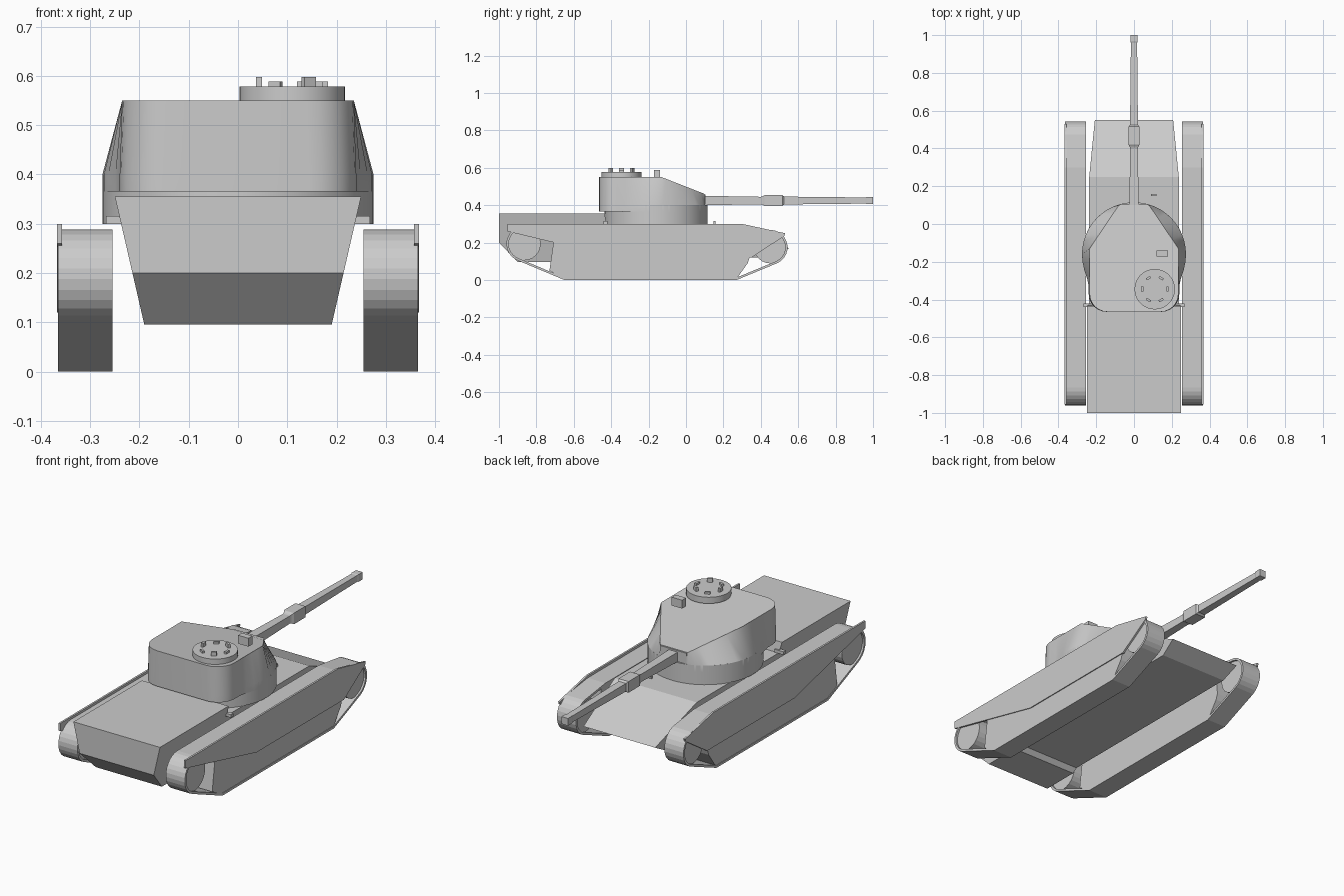
import bpy, bmesh, math
from mathutils import Vector, Matrix

if "Cube" in bpy.data.objects:
    bpy.data.objects.remove(bpy.data.objects["Cube"])


def finish(bm, name, mirror=False, smooth=False):
    bmesh.ops.recalc_face_normals(bm, faces=bm.faces)
    me = bpy.data.meshes.new(name)
    bm.to_mesh(me)
    bm.free()
    ob = bpy.data.objects.new(name, me)
    bpy.context.collection.objects.link(ob)
    if mirror:
        ob.modifiers.new("mirror", 'MIRROR').use_clip = False
    if smooth:
        bpy.ops.object.select_all(action='DESELECT')
        bpy.context.view_layer.objects.active = ob
        ob.select_set(True)
        bpy.ops.object.shade_smooth_by_angle(angle=math.radians(25))
    return ob


def loft(name, rings, closed=False, **kw):
    """Skin equal-length rings; cap both ends, or join last ring to first."""
    bm = bmesh.new()
    vs = [[bm.verts.new(p) for p in r] for r in rings]
    n = len(rings[0])
    pairs = list(zip(vs, vs[1:])) + ([(vs[-1], vs[0])] if closed else [])
    for a, b in pairs:
        for i in range(n):
            j = (i + 1) % n
            bm.faces.new((a[i], a[j], b[j], b[i]))
    if not closed:
        bm.faces.new(vs[0])
        bm.faces.new(vs[-1])
    return finish(bm, name, **kw)


def prism(name, profile, x0, x1, **kw):
    """Side profile of (y, z) points extruded along x."""
    return loft(name, [[(x, y, z) for y, z in profile] for x in (x0, x1)], **kw)


def box(name, c, s, rot=0):
    bm = bmesh.new()
    m = Matrix.Translation(c) @ Matrix.Rotation(rot, 4, 'Z') @ Matrix.Diagonal((*s, 1))
    bmesh.ops.create_cube(bm, size=1, matrix=m)
    return finish(bm, name)


def disc(name, cx, cy, r, z0, z1, n=40):
    ring = [(cx + r * math.cos(2 * math.pi * i / n), cy + r * math.sin(2 * math.pi * i / n)) for i in range(n)]
    return loft(name, [[(x, y, z) for x, y in ring] for z in (z0, z1)], smooth=True)


def arc(cy, cz, r, a0, a1, n):
    return [(cy + r * math.cos(math.radians(a0 + (a1 - a0) * i / n)),
             cz + r * math.sin(math.radians(a0 + (a1 - a0) * i / n))) for i in range(n + 1)]


# Hull: side profile, with sides sloping inward towards the belly
hull = [(-1, .355), (-1, .2), (-.9, .096), (-.7, .096), (-.68, .12), (.46, .12),
        (.55, .17), (.25, .3), (-.425, .3), (-.435, .355)]
loft("hull", [[(s * (.19 + (z - .095) * .23), y, z) for y, z in hull] for s in (-1, 1)])


# Tracks: hollow band around the running gear
def track_loop(o):
    return (arc(-.865, .193, .095 - o, 90, 250, 12) + [(-.65 + o * .2, o), (.27 - o * .2, o)]
            + arc(.45, .175, .093 - o, -65, 75, 10) + [(.3, .288 - o)])


X0, X1 = .255, .365
loops = [(0, X0), (0, X1), (.012, X1), (.012, X0)]
loft("track", [[(x, y, z) for y, z in track_loop(o)] for o, x in loops], closed=True, mirror=True)
prism("running_gear", [(-.70, .28), (-.71, .19), (-.73, .05), (-.65, .006), (.27, .006), (.33, .09),
                       (.34, .12), (.33, .27), (.3, .28)], .258, .362, mirror=True)
prism("rear_wheel", arc(-.865, .193, .088, 0, 345, 23), .265, .355, mirror=True)
prism("front_wheel", arc(.45, .175, .086, 0, 345, 23), .265, .355, mirror=True)
prism("side_skirt", [(-.955, .3), (.3, .3), (.53, .25), (.525, .235), (.35, .12), (-.37, .12), (-.955, .26)],
      .357, .367, mirror=True)

# Turret: sloped roof outline lofted down to a round, flared body
CY, R = -.16, .275
disc("turret_ring", 0, CY, R, .3, .4, 64)

N = 10
roof, body = [], []
for i in range(N + 1):                       # front cheek
    t = i / N
    y = .1 - .23 * t
    roof.append((.08 + .155 * t, y, .46 + .09 * t))
    a = math.radians(73 * (1 - t))
    body.append((R * math.cos(a), CY + R * math.sin(a)))
for i in range(1, 6):                        # side, flare fading into the bustle
    t = i / 5
    y = -.13 - .24 * t
    roof.append((.235, y, .55))
    a = math.radians(-42 * t)
    body.append((max(R * math.cos(a), .24), -.16 - .21 * t))
for i in range(1, 7):                        # rounded rear corner
    a = math.radians(15 * i)
    x, y = .14 + .095 * math.cos(a), -.37 - .095 * math.sin(a)
    roof.append((x, y, .55))
    body.append((x + .005, y))


def both(pts):
    return pts + [(-p[0],) + tuple(p[1:]) for p in reversed(pts)]


body_rings = [both([(x, y, z) for x, y in body]) for z in (.365, .4)]
loft("turret", body_rings + [both(roof)], smooth=True)
box("turret_front_lip", (0, .09, .43), (.15, .03, .055))

# Commander's hatch with periscopes, and roof sight
HX, HY = .11, -.345
disc("cupola", HX, HY, .107, .545, .578)
for i in range(6):
    a = math.radians(60 * i)
    h = .022 if i % 2 else .013
    box("periscope", (HX + .067 * math.cos(a), HY + .067 * math.sin(a), .576 + h / 2), (.012, .026, h), a)
box("roof_sight", (.15, -.155, .567), (.06, .032, .044))
box("driver_periscope", (.105, .153, .306), (.03, .01, .02))
for s in (-1, 1):
    box("deck_bracket", (s * .243, -.43, .308), (.05, .02, .016))

# Gun: square barrel with a mid sleeve and muzzle block
gun = [(0, .026), (.1, .025), (.4, .02), (.41, .023), (.42, .029), (.515, .029), (.525, .021),
       (.8, .018), (.96, .0165), (.965, .019), (1, .019)]
loft("gun_barrel", [[(sx * r, y, .425 + sz * r) for sx, sz in ((-1, -1), (1, -1), (1, 1), (-1, 1))]
                    for y, r in gun])
